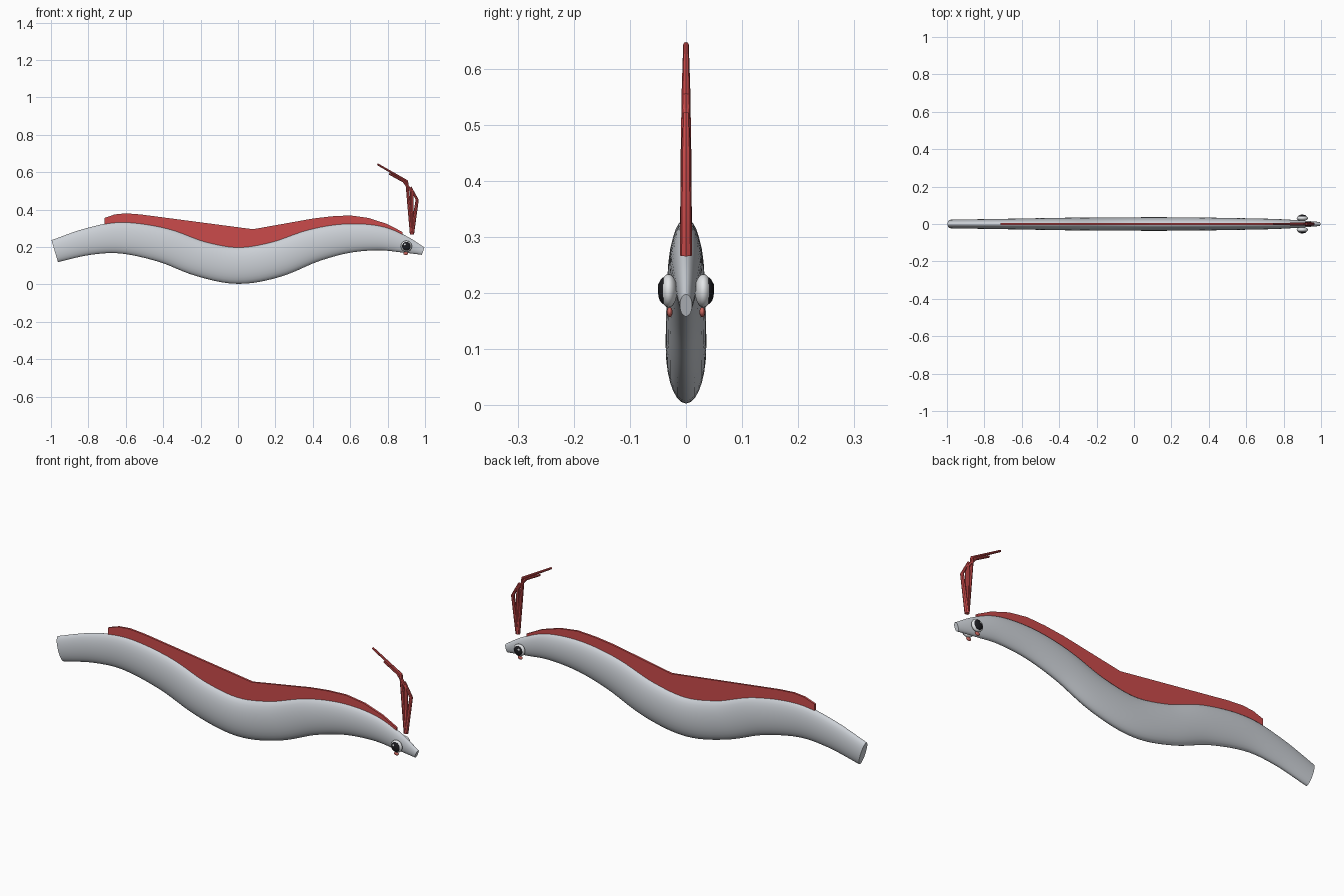
import bpy, bmesh, math
from mathutils import Vector, Matrix

cube = bpy.data.objects.get("Cube")
if cube:
    bpy.data.objects.remove(cube, do_unlink=True)


def material(name, rgb, rough=0.6):
    m = bpy.data.materials.new(name)
    m.use_nodes = True
    m.diffuse_color = (*rgb, 1)
    bsdf = m.node_tree.nodes["Principled BSDF"]
    bsdf.inputs["Base Color"].default_value = (*rgb, 1)
    bsdf.inputs["Roughness"].default_value = rough
    return m


SILVER = material("silver_skin", (0.60, 0.63, 0.67))
RED = material("fin_red", (0.60, 0.07, 0.07))
WHITE = material("eye_white", (0.80, 0.82, 0.84))
BLACK = material("pupil_black", (0.012, 0.012, 0.015))
PINK = material("gill_pink", (0.62, 0.14, 0.12))


def finish(name, bm, mat, smooth=True):
    bmesh.ops.recalc_face_normals(bm, faces=bm.faces)
    me = bpy.data.meshes.new(name)
    bm.to_mesh(me)
    bm.free()
    me.materials.append(mat)
    ob = bpy.data.objects.new(name, me)
    bpy.context.collection.objects.link(ob)
    if smooth:
        bpy.ops.object.select_all(action='DESELECT')
        ob.select_set(True)
        bpy.context.view_layer.objects.active = ob
        bpy.ops.object.shade_smooth_by_angle(angle=math.radians(40))
    return ob


def loft(bm, rings):
    """Skin a list of rings of points and cap both ends."""
    loops = [[bm.verts.new(p) for p in ring] for ring in rings]
    n = len(loops[0])
    for a, b in zip(loops, loops[1:]):
        for i in range(n):
            j = (i + 1) % n
            bm.faces.new((a[i], a[j], b[j], b[i]))
    bm.faces.new(loops[0][::-1])
    bm.faces.new(loops[-1])


def spline(pts, steps):
    """Smooth curve through tuples of numbers."""
    P = [Vector(p) for p in pts]
    P = [2 * P[0] - P[1]] + P + [2 * P[-1] - P[-2]]
    out = []
    for k in range(1, len(P) - 2):
        a, b, c, d = P[k - 1:k + 3]
        for s in range(steps):
            t = s / steps
            out.append(0.5 * (2 * b + (c - a) * t + (2 * a - 5 * b + 4 * c - d) * t * t
                              + (3 * b - a - 3 * c + d) * t ** 3))
    return out + [P[-2]]


# Body: x, z, half height, half width along the spine
SPINE = [(-0.98, 0.178, 0.061, 0.023), (-0.80, 0.229, 0.072, 0.026),
         (-0.62, 0.249, 0.084, 0.029), (-0.40, 0.210, 0.092, 0.033),
         (-0.20, 0.137, 0.095, 0.035), (0.0, 0.101, 0.098, 0.036),
         (0.20, 0.133, 0.096, 0.036), (0.40, 0.207, 0.089, 0.034),
         (0.58, 0.246, 0.079, 0.031), (0.75, 0.248, 0.066, 0.027),
         (0.88, 0.217, 0.047, 0.020), (0.99, 0.178, 0.021, 0.011)]
path = spline(SPINE, 6)
rings = []
for i, (x, z, h, w) in enumerate(path):
    a, b = path[max(i - 1, 0)], path[min(i + 1, len(path) - 1)]
    tangent = Vector((b[0] - a[0], 0, b[1] - a[1])).normalized()
    up = Vector((-tangent.z, 0, tangent.x))
    ring = []
    for k in range(28):
        t = math.tau * k / 28
        ring.append(Vector((x, 0, z)) + up * h * math.cos(t) + Vector((0, w * math.sin(t), 0)))
    rings.append(ring)
bm = bmesh.new()
loft(bm, rings)
finish("body", bm, SILVER)


# Dorsal fin: thin plate rising from the spine to the crest outline
def lerp_along(table, x):
    for p, q in zip(table, table[1:]):
        if x <= q[0]:
            return p[1] + (q[1] - p[1]) * (x - p[0]) / (q[0] - p[0])
    return table[-1][1]


CREST = [(-0.715, 0.355), (-0.66, 0.374), (-0.60, 0.380), (-0.52, 0.374),
         (0.08, 0.295), (0.40, 0.352), (0.50, 0.364), (0.60, 0.369),
         (0.70, 0.355), (0.80, 0.322), (0.88, 0.280)]
xs = sorted({p[0] for p in CREST} | {-0.4 + 0.08 * i for i in range(6)} | {0.16, 0.24, 0.32})
T = 0.005
rings = []
for x in xs:
    top, low = lerp_along(CREST, x), lerp_along([(p[0], p[1]) for p in path], x)
    rings.append([(x, -T, low), (x, T, low), (x, T, top), (x, -T, top)])
bm = bmesh.new()
loft(bm, rings)
finish("dorsal_fin", bm, RED, smooth=False)


# Head crest: three bent, tapering rays
def ray(name, pts, r0, r1):
    P = [Vector((x, 0, z)) for x, z in pts]
    rings = []
    for i, p in enumerate(P):
        d = (P[min(i + 1, len(P) - 1)] - P[max(i - 1, 0)]).normalized()
        side = Vector((-d.z, 0, d.x))
        r = r0 + (r1 - r0) * i / (len(P) - 1)
        rings.append([p + side * r * math.cos(math.tau * k / 8)
                      + Vector((0, r * math.sin(math.tau * k / 8), 0)) for k in range(8)])
    bm = bmesh.new()
    loft(bm, rings)
    finish(name, bm, RED)


ray("front_crest_ray", [(0.930, 0.267), (0.958, 0.452), (0.922, 0.520)], 0.011, 0.006)
ray("middle_crest_ray", [(0.930, 0.267), (0.928, 0.498), (0.885, 0.552), (0.808, 0.592)], 0.011, 0.005)
ray("rear_crest_ray", [(0.930, 0.267), (0.902, 0.552), (0.745, 0.643)], 0.011, 0.005)


# Eyes and gills, one of each per side
def ellipsoid(name, centre, radii, mat):
    bm = bmesh.new()
    bmesh.ops.create_uvsphere(bm, u_segments=24, v_segments=16, radius=1,
                              matrix=Matrix.Translation(centre) @ Matrix.Diagonal((*radii, 1))
                              @ Matrix.Rotation(math.pi / 2, 4, 'X'))
    finish(name, bm, mat)


for side, s in (("left", 1), ("right", -1)):
    ellipsoid(side + "_eye", (0.90, s * 0.031, 0.204), (0.030, 0.015, 0.030), WHITE)
    ellipsoid(side + "_pupil", (0.90, s * 0.039, 0.204), (0.023, 0.011, 0.024), BLACK)
    ellipsoid(side + "_eye_glint", (0.893, s * 0.047, 0.213), (0.006, 0.003, 0.006), WHITE)
    ellipsoid(side + "_gill", (0.897, s * 0.029, 0.166), (0.013, 0.005, 0.009), PINK)
